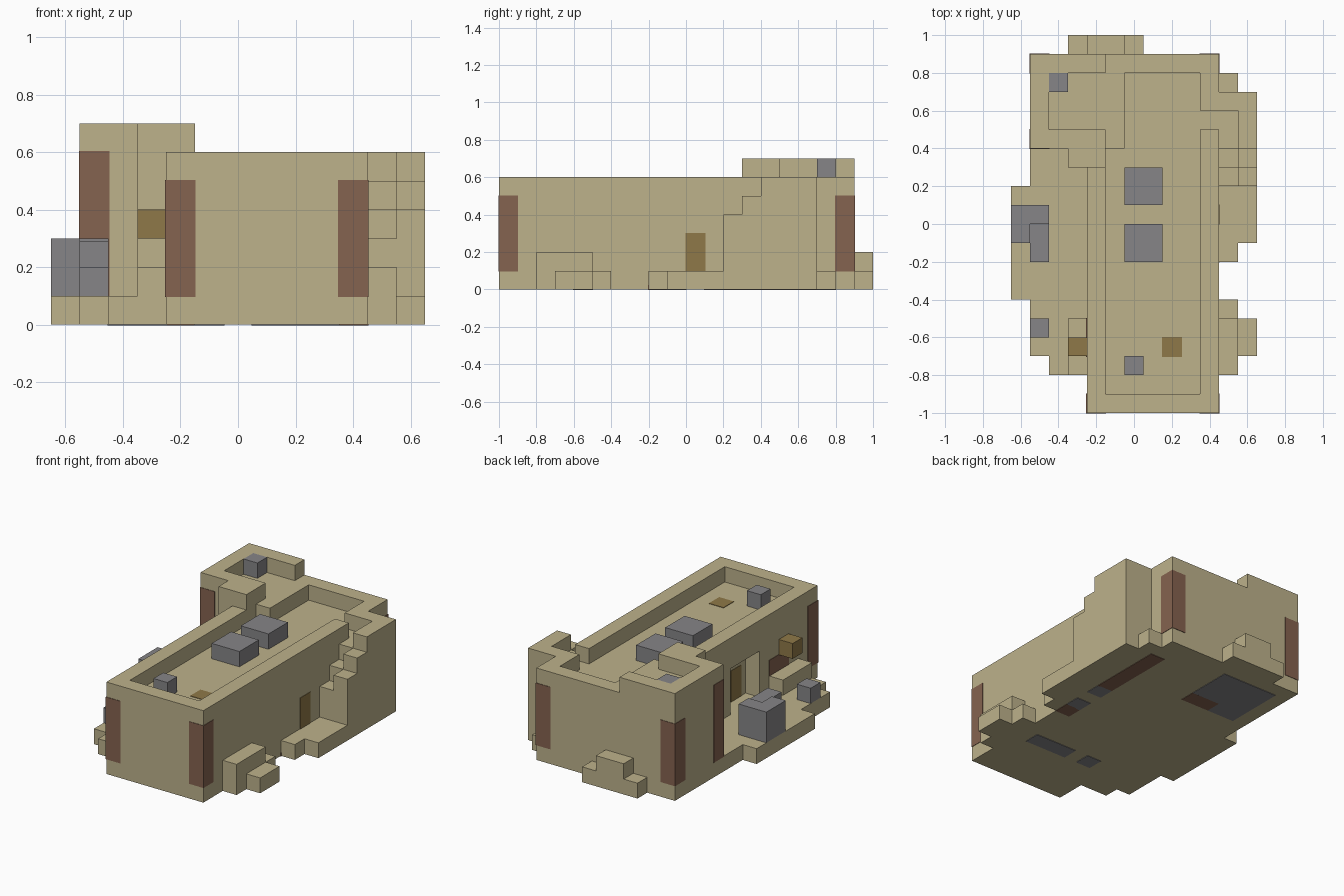
import bpy
import bmesh
from mathutils import Matrix, Vector

cube = bpy.data.objects.get("Cube")
if cube:
    bpy.data.objects.remove(cube, do_unlink=True)

UNIT = 0.1
ORIGIN = Vector((-6.5, -10, 0))
PROUD = 0.03


def material(name, rgb):
    mat = bpy.data.materials.new(name)
    mat.use_nodes = True
    mat.diffuse_color = (*rgb, 1)
    mat.node_tree.nodes["Principled BSDF"].inputs["Base Color"].default_value = (*rgb, 1)
    return mat


sand = material("sandstone", (0.51, 0.445, 0.26))
grey = material("grey stone", (0.24, 0.235, 0.245))
clay = material("brown clay", (0.235, 0.125, 0.08))
ochre = material("ochre wood", (0.275, 0.19, 0.065))


def part(name, mat, *boxes, grow=0.0):
    """One object made of boxes, each given as x, y and z ranges in grid cells."""
    bm = bmesh.new()
    for xs, ys, zs in boxes:
        low = Vector((xs[0], ys[0], zs[0])) - Vector((grow,) * 3)
        high = Vector((xs[1], ys[1], zs[1])) + Vector((grow,) * 3)
        centre = ((low + high) / 2 + ORIGIN) * UNIT
        size = (high - low) * UNIT
        bmesh.ops.create_cube(bm, size=1, matrix=Matrix.Translation(centre) @ Matrix.Diagonal((*size, 1)))
    mesh = bpy.data.meshes.new(name)
    bm.to_mesh(mesh)
    bm.free()
    mesh.materials.append(mat)
    obj = bpy.data.objects.new(name, mesh)
    bpy.context.collection.objects.link(obj)
    return obj


# Main hall with a recessed doorway in its side wall
part("hall_core", sand, ((5, 11), (0, 19), (0, 5)))
part("hall_side_wall", sand,
     ((4, 5), (0, 6), (0, 6)),
     ((4, 5), (6, 9), (4, 6)),
     ((4, 5), (9, 14), (0, 6)))
part("hall_parapet", sand,
     ((5, 11), (0, 1), (5, 6)),
     ((10, 11), (1, 15), (5, 6)),
     ((10, 11), (16, 19), (5, 6)),
     ((6, 10), (18, 19), (5, 6)))

# Corner tower and its raised rim
part("tower", sand, ((1, 6), (14, 19), (0, 6)))
part("tower_rim", sand,
     ((1, 2), (14, 19), (6, 7)),
     ((2, 5), (18, 19), (6, 7)),
     ((2, 5), (14, 15), (6, 7)))
part("tower_buttress", sand,
     ((3, 4), (13, 14), (0, 7)),
     ((4, 5), (13, 14), (6, 7)))

# Low ground terraces
part("right_terrace", sand,
     ((0, 5), (6, 12), (0, 1)),
     ((1, 5), (3, 14), (0, 1)),
     ((2, 5), (2, 3), (0, 1)))
part("left_terrace", sand,
     ((11, 12), (8, 18), (0, 1)),
     ((12, 13), (9, 12), (0, 1)))

# Outside stairs, each step with a taller guard wall
for step in range(3):
    y = 12 + step
    end = y + (2 if step == 2 else 1)
    part("stair_step", sand, ((11, 12), (y, end), (0, 3 + step)))
    part("stair_guard", sand, ((12, 13), (y, end), (0, 4 + step)))
part("stair_end_wall", sand, ((11, 13), (16, 17), (0, 6)))

# Ledges against the walls
part("left_ledge", sand,
     ((11, 12), (2, 5), (0, 2)),
     ((11, 12), (5, 6), (0, 1)),
     ((12, 13), (3, 5), (0, 1)))
part("right_ledge", sand, ((3, 4), (2, 5), (0, 2)))
part("back_ledge", sand,
     ((3, 7), (19, 20), (0, 1)),
     ((4, 6), (19, 20), (1, 2)))

# Grey blocks on the roofs and the terrace
part("roof_blocks", grey,
     ((6, 8), (8, 10), (5, 6)),
     ((6, 8), (11, 13), (5, 6)),
     ((6, 7), (2, 3), (5, 6)))
part("tower_block", grey, ((2, 3), (17, 18), (6, 7)))
part("terrace_blocks", grey,
     ((0, 2), (10, 11), (1, 3)),
     ((0, 1), (9, 10), (1, 3)),
     ((1, 2), (8, 10), (1, 2.9)),
     ((1, 2), (4, 5), (1, 2)))

# Brown corner posts set into the walls
for x, y, top in ((4, 0, 5), (10, 0, 5), (10, 18, 5), (1, 18, 5), (1, 14, 6)):
    part("corner_post", clay, ((x, x + 1), (y, y + 1), (1, top)), grow=PROUD)

# Side door, its awning, shutters and roof hatch
part("side_door", clay, ((4, 4.1), (3, 5), (2, 3)), grow=PROUD)
part("door_awning", ochre, ((3, 4), (3, 4), (3, 4)))
part("left_shutter", ochre, ((10.9, 11), (10, 11), (1, 3)), grow=PROUD)
part("recess_shutter", ochre, ((5, 5.1), (6.5, 7.5), (1, 3)), grow=PROUD)
part("roof_hatch", ochre, ((8, 9), (3, 4), (4.9, 5)), grow=PROUD)

# Coloured slabs showing on the underside
part("grey_floor_slabs", grey,
     ((2, 6), (15, 18), (0, 0.2)),
     ((2, 4), (14, 15), (0, 0.2)),
     ((10, 11), (11, 12), (0, 0.2)),
     ((10, 11), (9, 10), (0, 0.2)),
     ((7, 10), (4, 5), (0, 0.2)),
     ((5, 6), (4, 5), (0, 0.2)), grow=PROUD)
part("brown_floor_slabs", clay,
     ((4, 6), (14, 15), (0, 0.2)),
     ((10, 11), (12, 17), (0, 0.2)),
     ((10, 11), (8, 9), (0, 0.2)), grow=PROUD)
